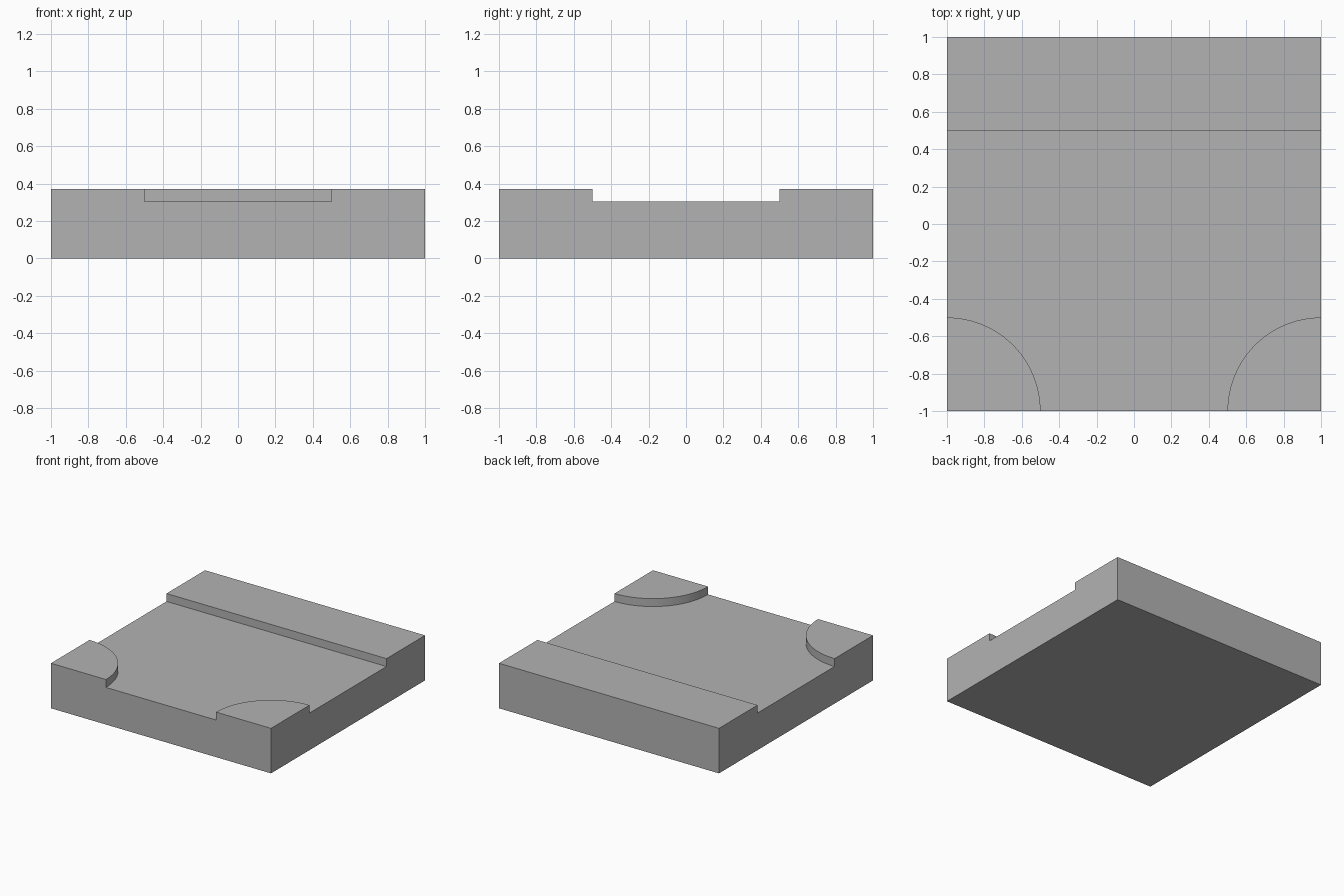
import bpy
import bmesh
from math import cos, sin, pi, radians

cube = bpy.data.objects.get("Cube")
if cube:
    bpy.data.objects.remove(cube, do_unlink=True)

HALF, TOP, FLOOR = 1.0, 0.37, 0.305
RADIUS, OVER, STEPS = 0.5, 0.1, 24

grey = bpy.data.materials.new("plain grey")
grey.use_nodes = True
grey.diffuse_color = (0.45, 0.45, 0.45, 1)
grey.node_tree.nodes["Principled BSDF"].inputs["Base Color"].default_value = grey.diffuse_color


def prism(name, outline, low, high):
    """Extrude a closed plan outline between two heights."""
    bm = bmesh.new()
    face = bm.faces.new([bm.verts.new((x, y, low)) for x, y in outline])
    side = bmesh.ops.extrude_face_region(bm, geom=[face])["geom"]
    verts = [v for v in side if isinstance(v, bmesh.types.BMVert)]
    bmesh.ops.translate(bm, verts=verts, vec=(0, 0, high - low))
    bmesh.ops.recalc_face_normals(bm, faces=bm.faces)
    mesh = bpy.data.meshes.new(name)
    bm.to_mesh(mesh)
    bm.free()
    mesh.materials.append(grey)
    obj = bpy.data.objects.new(name, mesh)
    bpy.context.collection.objects.link(obj)
    return obj


# Square tile body
tile = prism("tile_body", [(-HALF, -HALF), (HALF, -HALF), (HALF, HALF), (-HALF, HALF)], 0, TOP)

# Recess outline: straight back wall, quarter-round platforms at both front corners
out = HALF + OVER
arc = [(-HALF + RADIUS * cos(a), -HALF + RADIUS * sin(a))
       for a in (pi / 2 * (1 - i / STEPS) for i in range(STEPS + 1))]
left_half = [(-out, RADIUS), (-out, RADIUS - HALF)] + arc + [(RADIUS - HALF, -out)]
outline = left_half + [(-x, y) for x, y in reversed(left_half)]
cutter = prism("recess_cutter", outline, FLOOR, TOP + OVER)
cutter.hide_render = True

# Cut the recess and remove the cutter
cut = tile.modifiers.new("recess", 'BOOLEAN')
cut.operation = 'DIFFERENCE'
cut.solver = 'EXACT'
cut.object = cutter
bpy.ops.object.select_all(action='DESELECT')
bpy.context.view_layer.objects.active = tile
tile.select_set(True)
bpy.ops.object.modifier_apply(modifier=cut.name)
bpy.data.objects.remove(cutter, do_unlink=True)

# Round the platform walls while keeping the edges crisp
bpy.ops.object.shade_smooth_by_angle(angle=radians(30))
